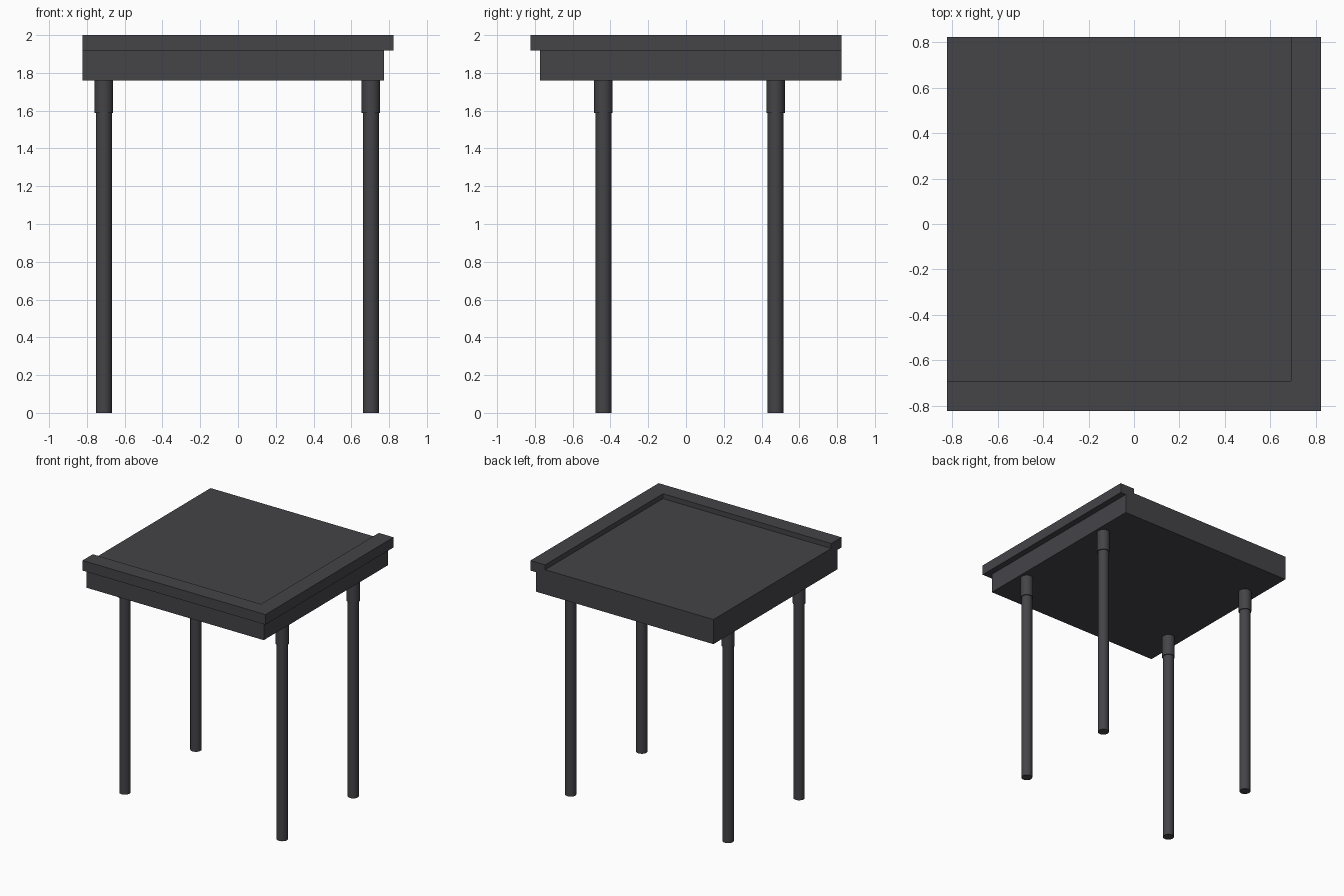
import bpy

if "Cube" in bpy.data.objects:
    bpy.data.objects.remove(bpy.data.objects["Cube"])

# Single dark grey finish
grey = bpy.data.materials.new("dark grey")
grey.diffuse_color = (0.058, 0.057, 0.064, 1)
grey.use_nodes = True
grey.node_tree.nodes["Principled BSDF"].inputs["Base Color"].default_value = grey.diffuse_color


def prism(name, outline, z0, z1):
    """Extrude a plan outline (counter-clockwise) between two heights."""
    n = len(outline)
    verts = [(x, y, z) for z in (z0, z1) for x, y in outline]
    faces = [tuple(reversed(range(n))), tuple(range(n, 2 * n))]
    faces += [(i, (i + 1) % n, n + (i + 1) % n, n + i) for i in range(n)]
    mesh = bpy.data.meshes.new(name)
    mesh.from_pydata(verts, [], faces)
    mesh.materials.append(grey)
    obj = bpy.data.objects.new(name, mesh)
    bpy.context.collection.objects.link(obj)
    return obj


def cylinder(name, x, y, r, z0, z1):
    bpy.ops.mesh.primitive_cylinder_add(
        vertices=24, radius=r, depth=z1 - z0, location=(x, y, (z0 + z1) / 2))
    obj = bpy.context.object
    obj.name = name
    obj.data.materials.append(grey)
    bpy.ops.object.shade_smooth_by_angle()
    return obj


# Roof slab, flush at the left and back
prism("roof_slab", [(-0.822, -0.772), (0.772, -0.772), (0.772, 0.822), (-0.822, 0.822)],
      1.76, 1.96)

# L-shaped raised rim overhanging the front and right edges
prism("corner_rim", [(-0.822, -0.822), (0.822, -0.822), (0.822, 0.822),
                     (0.69, 0.822), (0.69, -0.69), (-0.822, -0.69)], 1.918, 2.0)

# Four posts with collars under the slab
for side, x in (("left", -0.71), ("right", 0.704)):
    for end, y in (("front", -0.437), ("back", 0.474)):
        cylinder(f"{end}_{side}_post", x, y, 0.042, 0.0, 1.65)
        cylinder(f"{end}_{side}_collar", x, y, 0.049, 1.588, 1.765)
